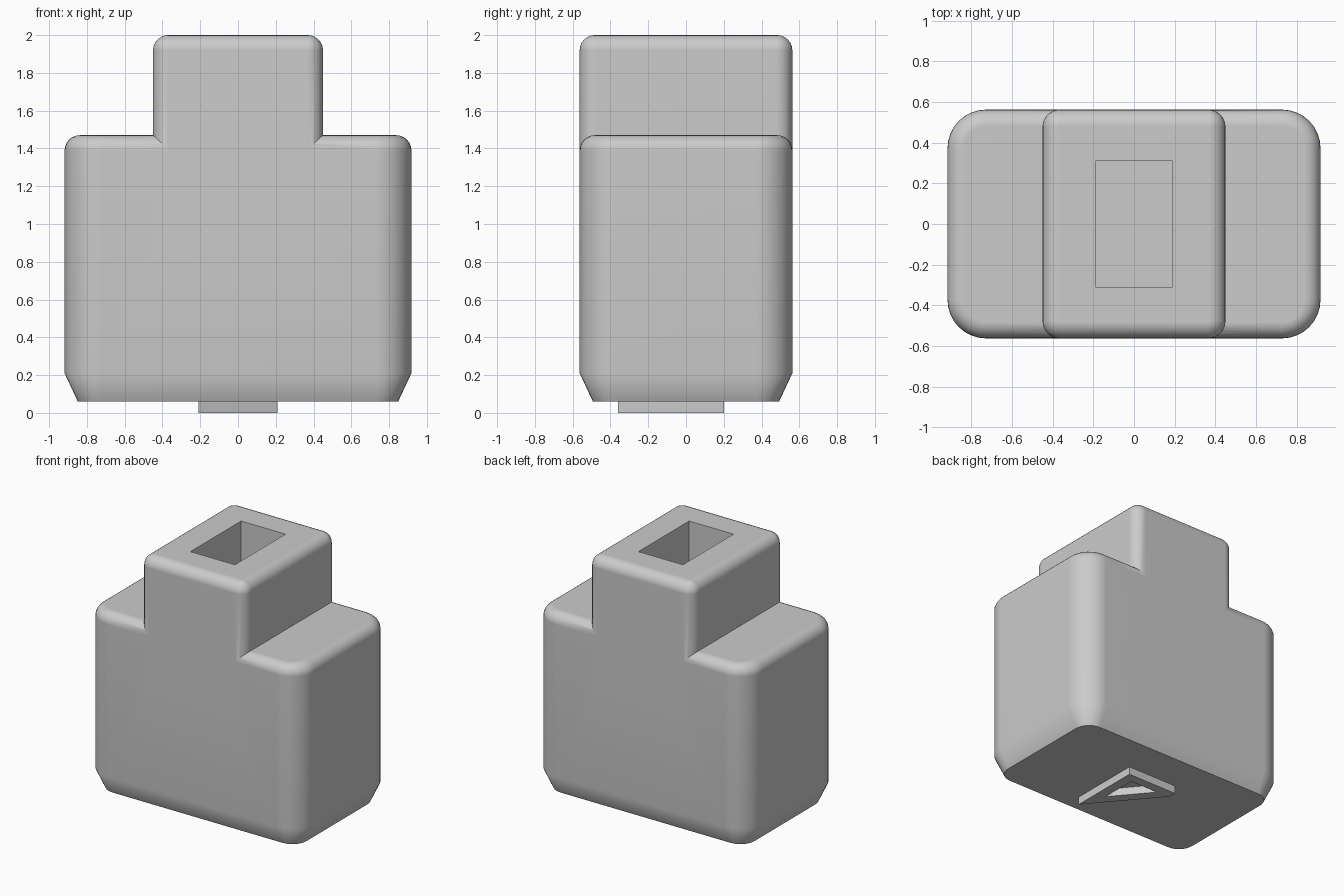
import bpy, bmesh, math

if "Cube" in bpy.data.objects:
    bpy.data.objects.remove(bpy.data.objects["Cube"], do_unlink=True)

grey = bpy.data.materials.new("plain grey")
grey.use_nodes = True
grey.diffuse_color = (0.6, 0.6, 0.6, 1)
grey.node_tree.nodes["Principled BSDF"].inputs["Base Color"].default_value = grey.diffuse_color


def finish(name, bm):
    bmesh.ops.recalc_face_normals(bm, faces=bm.faces)
    mesh = bpy.data.meshes.new(name)
    bm.to_mesh(mesh)
    bm.free()
    mesh.materials.append(grey)
    obj = bpy.data.objects.new(name, mesh)
    bpy.context.collection.objects.link(obj)
    return obj


def rounded_ring(bm, hx, hy, radius, z, steps=8):
    """Ring of vertices around a rounded rectangle."""
    ring = []
    for corner, (sx, sy) in enumerate([(1, 1), (-1, 1), (-1, -1), (1, -1)]):
        for i in range(steps + 1):
            a = math.pi / 2 * (corner + i / steps)
            ring.append(bm.verts.new((sx * (hx - radius) + radius * math.cos(a),
                                      sy * (hy - radius) + radius * math.sin(a), z)))
    return ring


def rounded_block(name, hx, hy, radius, levels):
    """Loft rounded rectangles through (height, inset) levels."""
    bm = bmesh.new()
    rings = [rounded_ring(bm, hx - d, hy - d, radius - d, z) for z, d in levels]
    for low, high in zip(rings, rings[1:]):
        for i in range(len(low)):
            j = (i + 1) % len(low)
            bm.faces.new((low[i], low[j], high[j], high[i]))
    bm.faces.new(rings[0][::-1])
    bm.faces.new(rings[-1])
    return finish(name, bm)


def fillet(top, size, steps=6):
    """Levels of a quarter-round edge ending at the top."""
    angles = [math.pi / 2 * i / steps for i in range(steps + 1)]
    return [(top - size + size * math.sin(a), size * (1 - math.cos(a))) for a in angles]


def prism(name, outline, z0, z1):
    bm = bmesh.new()
    base = bm.faces.new([bm.verts.new((x, y, z0)) for x, y in outline])
    extruded = bmesh.ops.extrude_face_region(bm, geom=[base])["geom"]
    bmesh.ops.translate(bm, vec=(0, 0, z1 - z0),
                        verts=[v for v in extruded if isinstance(v, bmesh.types.BMVert)])
    return finish(name, bm)


def combine(target, other, operation):
    mod = target.modifiers.new(operation, "BOOLEAN")
    mod.operation, mod.solver, mod.object = operation, "EXACT", other
    bpy.context.view_layer.objects.active = target
    bpy.ops.object.modifier_apply(modifier=mod.name)
    bpy.data.objects.remove(other, do_unlink=True)


# Wide body with tapered bottom, joined to the narrow upper block
body = rounded_block("body", 0.918, 0.563, 0.19, [(0.06, 0.07), (0.21, 0)] + fillet(1.47, 0.08))
tower = rounded_block("upper_block", 0.45, 0.563, 0.085, [(1.0, 0)] + fillet(2.0, 0.08))
combine(body, tower, "UNION")

# Rectangular socket sunk into the top
socket = prism("socket_cutter", [(-0.19, -0.31), (0.19, -0.31), (0.19, 0.31), (-0.19, 0.31)], 1.0, 2.1)
combine(body, socket, "DIFFERENCE")

# Plain raised triangular frame underneath
foot = prism("foot_frame", [(0.21, -0.36), (0.21, 0.2), (-0.21, 0.2), (-0.21, 0.14)], 0, 0.07)
opening = prism("foot_cutter", [(0.135, -0.15), (0.135, 0.13), (-0.1, 0.13)], -0.1, 0.2)
combine(foot, opening, "DIFFERENCE")

# Smooth fillets, crisp corners
bpy.ops.object.select_all(action="DESELECT")
body.select_set(True)
bpy.context.view_layer.objects.active = body
bpy.ops.object.shade_smooth_by_angle(angle=math.radians(30))
weighted = body.modifiers.new("even shading", "WEIGHTED_NORMAL")
weighted.keep_sharp = True
